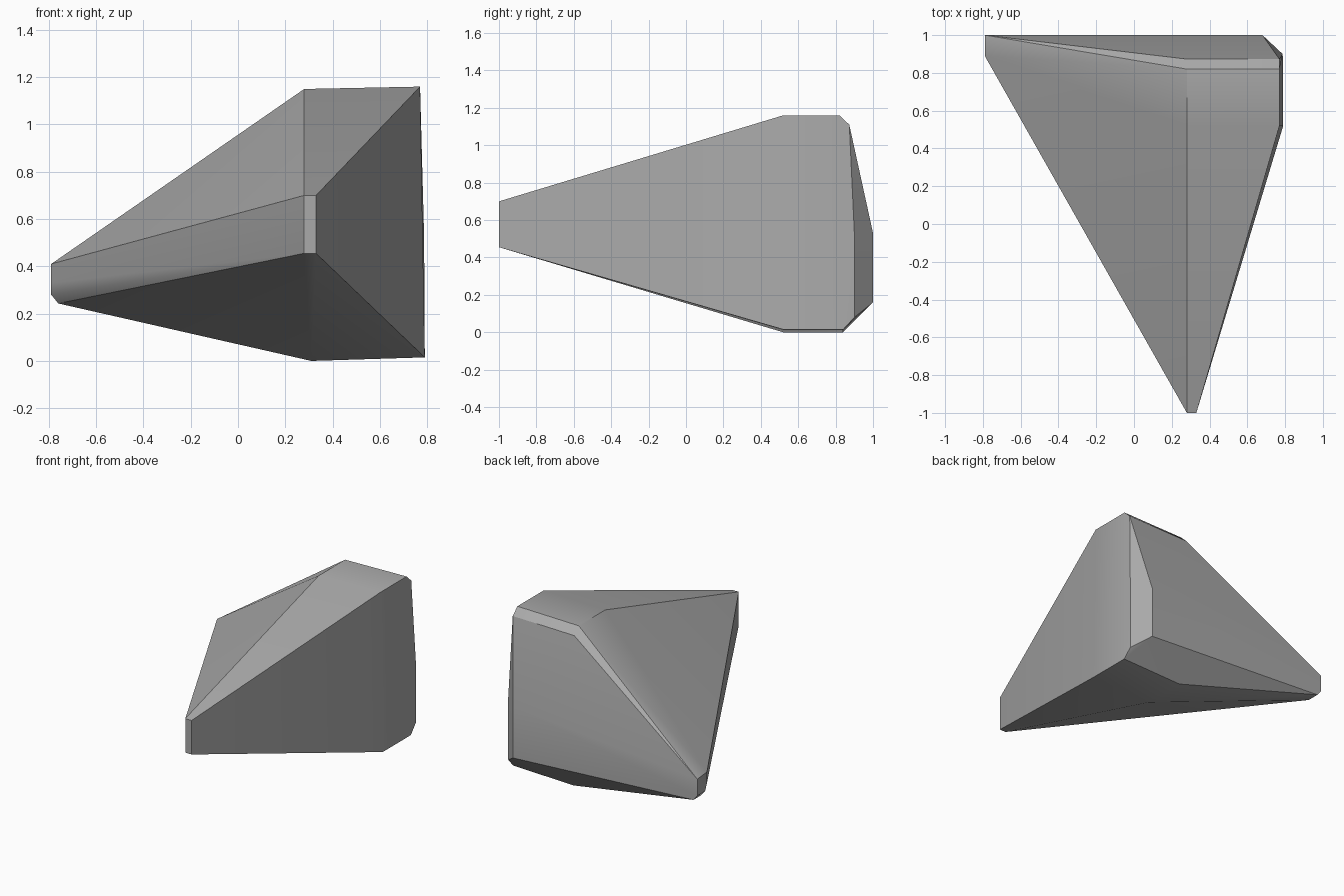
import bpy
import bmesh
import math

cube = bpy.data.objects.get("Cube")
if cube:
    bpy.data.objects.remove(cube, do_unlink=True)

# Stone colour
stone = bpy.data.materials.new("stone_grey")
stone.use_nodes = True
colour = (0.4, 0.4, 0.4, 1.0)
stone.diffuse_color = colour
shader = next(n for n in stone.node_tree.nodes if n.type == 'BSDF_PRINCIPLED')
shader.inputs["Base Color"].default_value = colour
shader.inputs["Roughness"].default_value = 0.8


def rectangle(xs, ys, zs):
    """All corner combinations of the given coordinates."""
    return [(x, y, z) for x in xs for y in ys for z in zs]


corners = []
# Narrow front nose
corners += rectangle((0.28, 0.33), (-1.0,), (0.455, 0.70))
# Flat top and its rear chamfer
for x, z in ((0.28, 1.15), (0.77, 1.16)):
    corners += rectangle((x,), (0.52, 0.82), (z,))
    corners.append((x, 0.873, z - 0.05))
# Flat underside
for x, z in ((0.31, 0.0), (0.79, 0.015)):
    corners += rectangle((x,), (0.52, 0.84), (z,))
# Right wall and rear corner chamfer
corners += rectangle((0.787,), (0.9,), (0.08, 0.53))
corners += rectangle((0.68,), (1.0,), (0.16, 0.53))
# Left tip with a rounded lower edge
corners += [(-0.79, 0.89, 0.41), (-0.79, 0.89, 0.33), (-0.79, 0.91, 0.28),
            (-0.76, 0.91, 0.243), (-0.79, 1.0, 0.40), (-0.79, 1.0, 0.28),
            (-0.76, 1.0, 0.243)]

# Stone body wrapped around the corners
bm = bmesh.new()
for co in corners:
    bm.verts.new(co)
hull = bmesh.ops.convex_hull(bm, input=bm.verts[:])
loose = [v for v in bm.verts if not v.link_faces]
bmesh.ops.delete(bm, geom=loose, context='VERTS')
bmesh.ops.dissolve_limit(bm, angle_limit=math.radians(1.5),
                         verts=bm.verts[:], edges=bm.edges[:])
bmesh.ops.recalc_face_normals(bm, faces=bm.faces[:])
mesh = bpy.data.meshes.new("rock")
bm.to_mesh(mesh)
bm.free()
mesh.materials.append(stone)
rock = bpy.data.objects.new("rock", mesh)
bpy.context.collection.objects.link(rock)

# Soft shading on shallow edges, large faces kept flat
bpy.ops.object.select_all(action='DESELECT')
rock.select_set(True)
bpy.context.view_layer.objects.active = rock
bpy.ops.object.shade_smooth_by_angle(angle=math.radians(30))
weighted = rock.modifiers.new("weighted_normals", 'WEIGHTED_NORMAL')
weighted.keep_sharp = True
